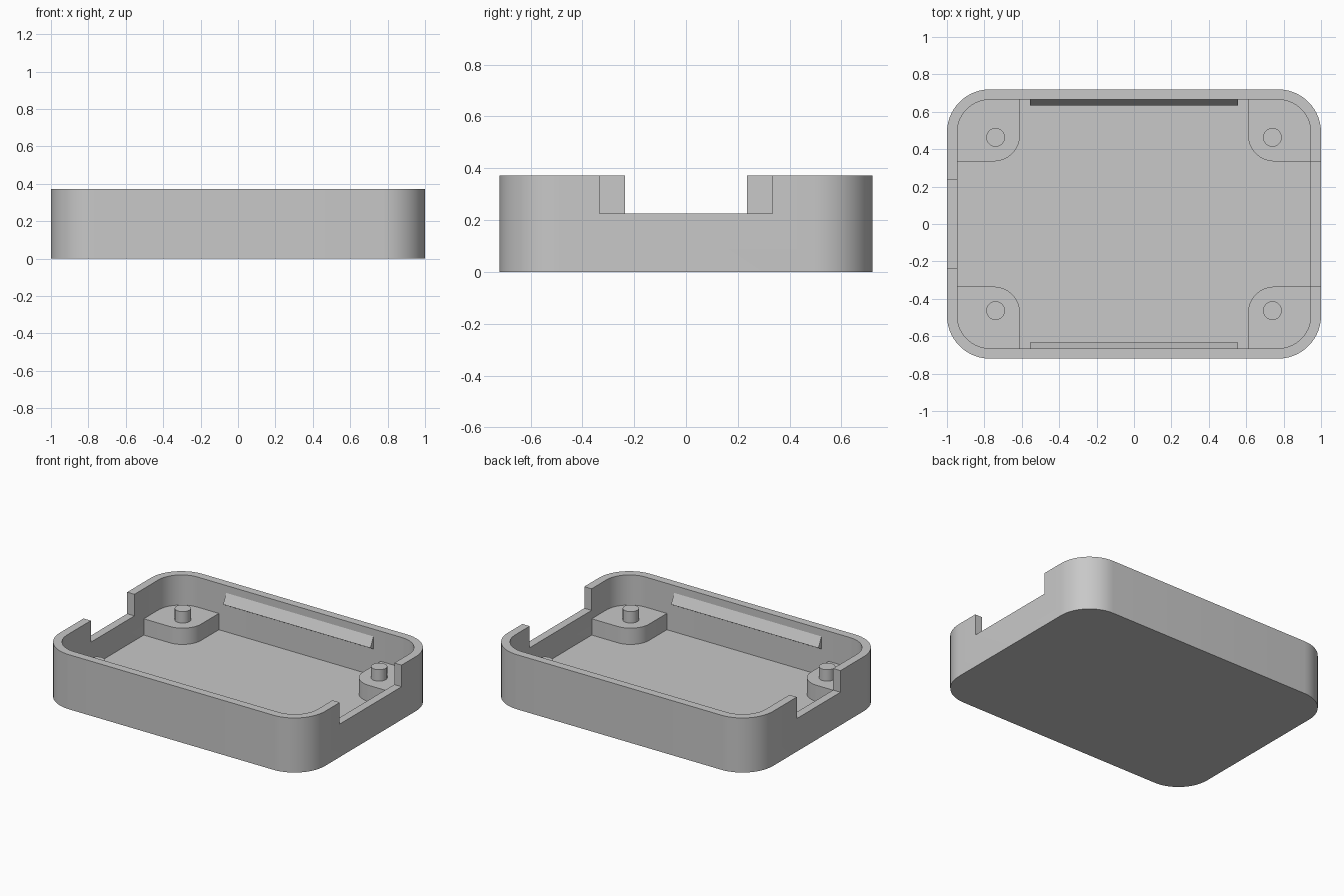
import bpy
import bmesh
from math import cos, sin, pi, radians

cube = bpy.data.objects.get("Cube")
if cube:
    bpy.data.objects.remove(cube, do_unlink=True)

# Overall sizes
HALF_X, HALF_Y, HEIGHT = 1.0, 0.72, 0.372
WALL, FLOOR, RADIUS = 0.055, 0.056, 0.23
IN_X, IN_Y, IN_R = HALF_X - WALL, HALF_Y - WALL, RADIUS - WALL
NOTCH_Z = 0.225
PAD_TOP, POST_TOP = 0.167, 0.245

grey = bpy.data.materials.new("plain grey")
grey.use_nodes = True
grey.diffuse_color = (0.58, 0.58, 0.58, 1)
grey.node_tree.nodes["Principled BSDF"].inputs["Base Color"].default_value = grey.diffuse_color


def rounded_rect(x0, x1, y0, y1, radii, steps=14):
    """Outline with one radius per corner, starting at +x +y, going round."""
    corners = [(x1, y1, -1, -1), (x0, y1, 1, -1), (x0, y0, 1, 1), (x1, y0, -1, 1)]
    points = []
    for i, ((cx, cy, dx, dy), r) in enumerate(zip(corners, radii)):
        if r == 0:
            points.append((cx, cy))
            continue
        for k in range(steps + 1):
            a = pi / 2 * (i + k / steps)
            points.append((cx + dx * r + r * cos(a), cy + dy * r + r * sin(a)))
    return points


def extrude(name, base, direction):
    """Solid made by sweeping a flat outline along a direction."""
    bm = bmesh.new()
    face = bm.faces.new([bm.verts.new(p) for p in base])
    swept = bmesh.ops.extrude_face_region(bm, geom=[face])["geom"]
    moved = [v for v in swept if isinstance(v, bmesh.types.BMVert)]
    bmesh.ops.translate(bm, verts=moved, vec=direction)
    bmesh.ops.recalc_face_normals(bm, faces=bm.faces)
    mesh = bpy.data.meshes.new(name)
    bm.to_mesh(mesh)
    bm.free()
    mesh.materials.append(grey)
    obj = bpy.data.objects.new(name, mesh)
    bpy.context.collection.objects.link(obj)
    return obj


def prism(name, outline, z0, z1):
    return extrude(name, [(x, y, z0) for x, y in outline], (0, 0, z1 - z0))


def activate(obj):
    bpy.ops.object.select_all(action="DESELECT")
    obj.select_set(True)
    bpy.context.view_layer.objects.active = obj


def smooth(obj):
    activate(obj)
    bpy.ops.object.shade_smooth_by_angle(angle=radians(30))


def cut(obj, cutter):
    cutter.hide_render = True
    mod = obj.modifiers.new("cut", "BOOLEAN")
    mod.operation, mod.solver, mod.object = "DIFFERENCE", "EXACT", cutter
    activate(obj)
    bpy.ops.object.modifier_apply(modifier=mod.name)
    bpy.data.objects.remove(cutter, do_unlink=True)


# Open tray with rounded corners
tray = prism("tray", rounded_rect(-HALF_X, HALF_X, -HALF_Y, HALF_Y, [RADIUS] * 4), 0, HEIGHT)
cut(tray, prism("cavity_cutter",
                rounded_rect(-IN_X, IN_X, -IN_Y, IN_Y, [IN_R] * 4), FLOOR, HEIGHT + 0.2))

# Wide notch in the left wall, narrow notch in the right wall
for side, half in ((1, 0.333), (-1, 0.235)):
    x0, x1 = sorted((side * 0.9, side * 1.1))
    cut(tray, prism("notch_cutter",
                    rounded_rect(x0, x1, -half, half, [0] * 4), NOTCH_Z, HEIGHT + 0.2))
smooth(tray)

# Corner pads with locating posts
for sx, side in ((1, "left"), (-1, "right")):
    for sy, end in ((1, "back"), (-1, "front")):
        outline = rounded_rect(0.61, IN_X + 0.004, 0.335, IN_Y + 0.004, [IN_R, 0, 0.14, 0])
        pad = prism(f"{end}_{side}_pad",
                    [(sx * x, sy * y) for x, y in outline], FLOOR - 0.01, PAD_TOP)
        smooth(pad)
        circle = [(sx * 0.74 + 0.05 * cos(2 * pi * k / 40),
                   sy * 0.463 + 0.05 * sin(2 * pi * k / 40)) for k in range(40)]
        smooth(prism(f"{end}_{side}_post", circle, PAD_TOP - 0.01, POST_TOP))

# Snap ridges along the long inner walls
for sy, end in ((1, "back"), (-1, "front")):
    profile = [(IN_Y + 0.002, 0.326), (IN_Y - 0.032, 0.255), (IN_Y + 0.002, 0.235)]
    extrude(f"{end}_snap_ridge", [(-0.555, sy * y, z) for y, z in profile], (1.11, 0, 0))
